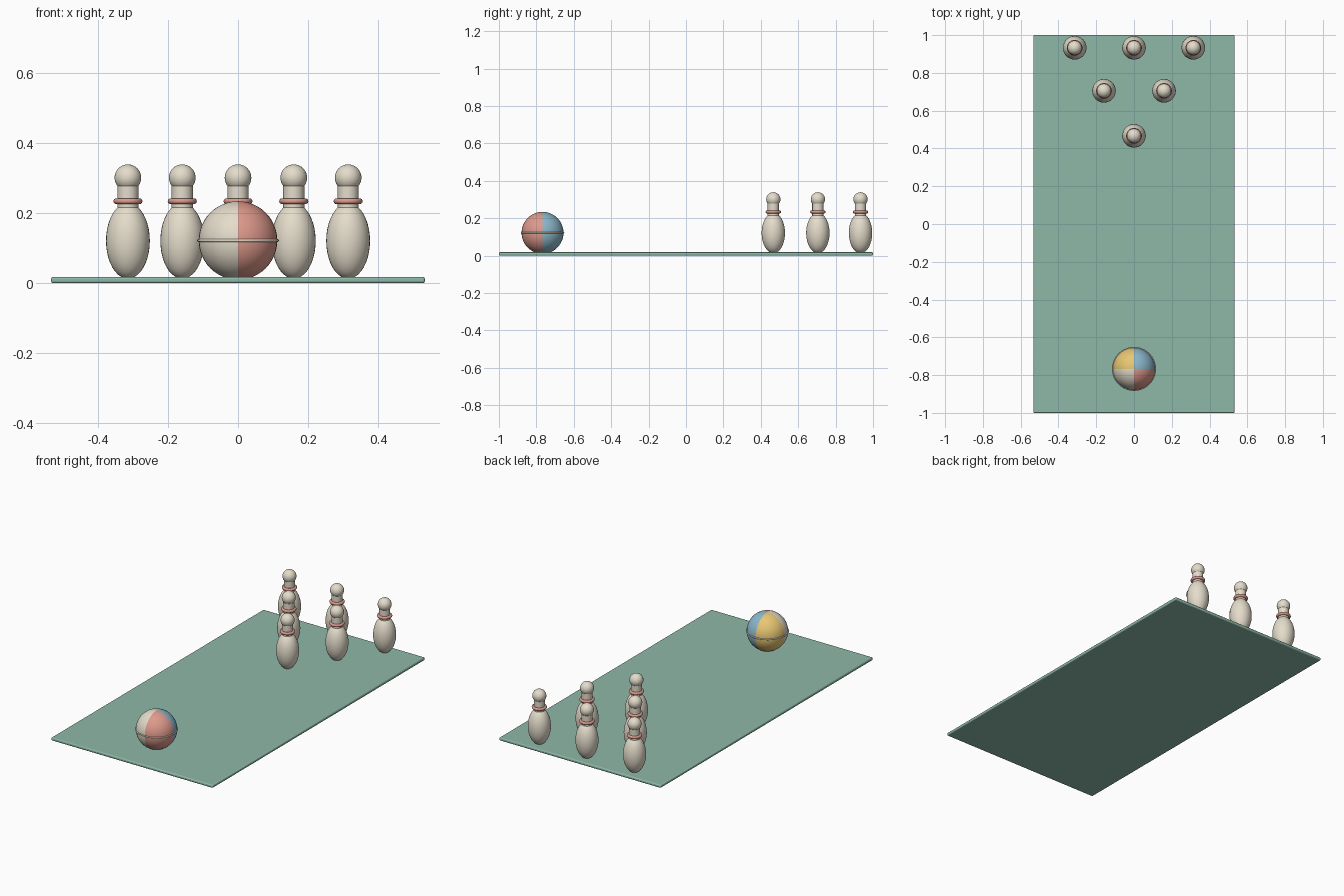
import bpy
from math import radians

if "Cube" in bpy.data.objects:
    bpy.data.objects.remove(bpy.data.objects["Cube"])


def material(name, r, g, b):
    m = bpy.data.materials.new(name)
    m.diffuse_color = (r, g, b, 1)
    m.use_nodes = True
    m.node_tree.nodes["Principled BSDF"].inputs["Base Color"].default_value = m.diffuse_color
    return m


GREEN = material("green", .27, .48, .39)
CREAM = material("cream", .78, .72, .60)
RED = material("red", .73, .32, .26)
BLUE = material("blue", .26, .48, .60)
YELLOW = material("yellow", .80, .57, .17)


def finish(name, *mats):
    ob = bpy.context.object
    ob.name = name
    for m in mats:
        ob.data.materials.append(m)
    bpy.ops.object.transform_apply(location=False, rotation=False, scale=True)
    bpy.ops.object.shade_smooth_by_angle(angle=radians(40))
    return ob


def sphere(name, loc, radii, *mats, seg=32, rings=20):
    bpy.ops.mesh.primitive_uv_sphere_add(segments=seg, ring_count=rings, radius=1, location=loc)
    bpy.context.object.scale = radii
    return finish(name, *mats)


def torus(name, loc, major, minor, mat):
    bpy.ops.mesh.primitive_torus_add(major_segments=40, minor_segments=10, location=loc,
                                     major_radius=major, minor_radius=minor)
    return finish(name, mat)


# lane mat with softened edges
bpy.ops.mesh.primitive_cube_add(size=1, location=(0, 0, .009))
bpy.context.object.scale = (1.066, 2, .018)
mat = finish("lane_mat", GREEN)
bevel = mat.modifiers.new("soft_edge", 'BEVEL')
bevel.width = .006
bevel.segments = 3

# pins: belly, neck, collar ring and head, in a 1-2-3 triangle
rows = [(.467, (0,)), (.705, (-.159, .159)), (.933, (-.314, 0, .314))]
n = 0
for y, xs in rows:
    for x in xs:
        n += 1
        sphere(f"pin_{n}_belly", (x, y, .121), (.0625, .0625, .108), CREAM)
        bpy.ops.mesh.primitive_cylinder_add(vertices=32, radius=.03, depth=.085,
                                            location=(x, y, .2425))
        finish(f"pin_{n}_neck", CREAM)
        torus(f"pin_{n}_collar", (x, y, .234), .033, .0085, RED)
        sphere(f"pin_{n}_head", (x, y, .301), (.038,) * 3, CREAM)

# ball with four coloured quarters
BALL = (0, -.767, .122)
ball = sphere("ball", BALL, (.112,) * 3, CREAM, RED, BLUE, YELLOW, seg=40, rings=24)
for p in ball.data.polygons:
    right, back = p.center.x > 0, p.center.y > 0
    p.material_index = (2 if right else 3) if back else (1 if right else 0)

# raised seam around the ball
torus("ball_seam", BALL, .1125, .004, CREAM)
